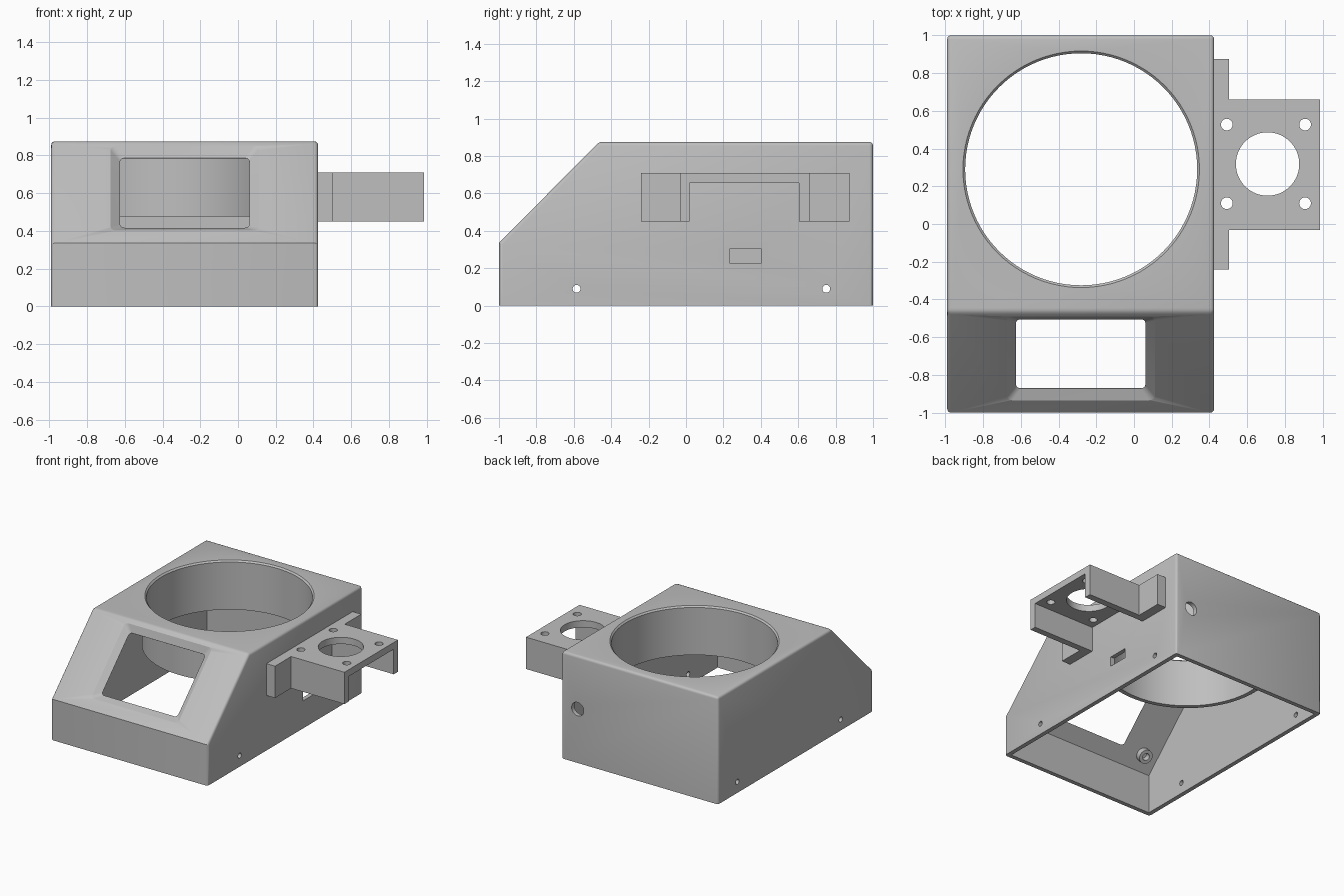
import bpy, bmesh, math
from mathutils import Vector, Matrix

if "Cube" in bpy.data.objects:
    bpy.data.objects.remove(bpy.data.objects["Cube"])

grey = bpy.data.materials.new("plain grey")
grey.diffuse_color = (0.52, 0.52, 0.52, 1)
grey.use_nodes = True
grey.node_tree.nodes["Principled BSDF"].inputs["Base Color"].default_value = grey.diffuse_color


def make(name, bm):
    bmesh.ops.recalc_face_normals(bm, faces=bm.faces)
    me = bpy.data.meshes.new(name)
    bm.to_mesh(me)
    bm.free()
    ob = bpy.data.objects.new(name, me)
    bpy.context.collection.objects.link(ob)
    me.materials.append(grey)
    return ob


def loft(name, rings, closed=False):
    """Skin a list of equal-length point rings; cap the ends unless closed."""
    bm = bmesh.new()
    vs = [[bm.verts.new(p) for p in r] for r in rings]
    n = len(vs[0])
    pairs = list(zip(vs, vs[1:])) + ([(vs[-1], vs[0])] if closed else [])
    for a, b in pairs:
        for i in range(n):
            j = (i + 1) % n
            bm.faces.new((a[i], a[j], b[j], b[i]))
    if not closed:
        bm.faces.new(vs[0])
        bm.faces.new(vs[-1])
    return make(name, bm)


def lathe(name, profile, centre, axis=(0, 0, 1), seg=32, closed=False):
    """Revolve (radius, height) pairs around an axis through centre."""
    rot = Vector(axis).to_track_quat('Z', 'Y').to_matrix()
    rings = [[Vector(centre) + rot @ Vector((r * math.cos(2 * math.pi * i / seg),
                                             r * math.sin(2 * math.pi * i / seg), h))
              for i in range(seg)] for r, h in profile]
    return loft(name, rings, closed)


def box(name, x0, x1, y0, y1, z0, z1):
    return loft(name, [[(x0, y0, z), (x1, y0, z), (x1, y1, z), (x0, y1, z)] for z in (z0, z1)])


def side_prism(name, pts, x0, x1):
    return loft(name, [[(x, y, z) for y, z in pts] for x in (x0, x1)])


def apply_all(ob):
    bpy.context.view_layer.objects.active = ob
    for m in list(ob.modifiers):
        bpy.ops.object.modifier_apply(modifier=m.name)


def cut(ob, *cutters):
    for c in cutters:
        m = ob.modifiers.new("cut", 'BOOLEAN')
        m.operation, m.solver, m.object = 'DIFFERENCE', 'EXACT', c
        apply_all(ob)
        bpy.data.objects.remove(c, do_unlink=True)


def smooth(ob):
    bpy.ops.object.select_all(action='DESELECT')
    ob.select_set(True)
    bpy.context.view_layer.objects.active = ob
    bpy.ops.object.shade_smooth_by_angle(angle=math.radians(30))


X0, X1, TOP, W = -0.99, 0.425, 0.875, 0.035
CX, CY, R = -0.28, 0.29, 0.615

# Housing: sloped-front block with rounded edges
housing = side_prism("housing", [(-1, 0), (1, 0), (1, TOP), (-0.465, TOP), (-1, 0.335)], X0, X1)
bm = bmesh.new()
bm.from_mesh(housing.data)
edges = []
for e in bm.edges:
    a, b = (v.co for v in e.verts)
    on_floor = a.z < 0.01 and b.z < 0.01
    front_crease = abs(a.z - 0.335) < 0.01 and abs(b.z - 0.335) < 0.01
    if not on_floor and not front_crease:
        edges.append(e)
bmesh.ops.bevel(bm, geom=edges, offset=0.02, offset_type='OFFSET', segments=3,
                profile=0.5, affect='EDGES')
bm.to_mesh(housing.data)
bm.free()

# Hollow interior, open underneath
cut(housing, side_prism("cavity", [(-1 + W, -0.1), (1 - W, -0.1), (1 - W, TOP - W),
                                   (-0.45, TOP - W), (-1 + W, 0.32)], X0 + W, X1 - W))

# Large round opening with a chamfered rim
cut(housing, lathe("opening", [(R, 0.7), (R, TOP - 0.012), (R + 0.012, TOP), (R + 0.012, 1)],
                   (CX, CY, 0), seg=96))

# Window in the slope, flaring outward
v_dir = Vector((0, 0.535, 0.54)).normalized()
n_dir = Vector((0, -v_dir.z, v_dir.y))
mid = Vector((-0.2825, -0.7125, 0.625))


def rounded(hw, hh, r, depth):
    pts = []
    for k, (sx, sy) in enumerate(((1, 1), (-1, 1), (-1, -1), (1, -1))):
        for i in range(6):
            a = math.pi / 2 * (k + i / 5)
            u = sx * (hw - r) + r * math.cos(a)
            v = sy * (hh - r) + r * math.sin(a)
            pts.append(mid + Vector((u, 0, 0)) + v_dir * v + n_dir * depth)
    return pts


cut(housing, loft("window_cutter", [rounded(0.3425, 0.26, 0.025, -0.08),
                                    rounded(0.3425, 0.26, 0.025, -0.034),
                                    rounded(0.3925, 0.315, 0.03, 0.0),
                                    rounded(0.42, 0.345, 0.03, 0.02)]))

# Screw holes through both sides, cable slot on the right, round hole at the back
for y in (-0.585, 0.75):
    cut(housing, lathe("screw_cutter", [(0.021, -1.2), (0.021, 1.2)], (0, y, 0.09), (1, 0, 0), 24))
cut(housing, box("slot_cutter", 0.3, 0.6, 0.235, 0.40, 0.225, 0.305),
    lathe("back_cutter", [(0.055, -0.1), (0.055, 0.1)], (0.28, 1, 0.44), (0, 1, 0)))
smooth(housing)

# Tube hanging below the round opening
tube = lathe("holder_tube", [(R, 0.475), (R + W, 0.475), (R + W, TOP - W), (R, TOP - W)],
             (CX, CY, 0), seg=96, closed=True)
smooth(tube)

# Screw bosses inside the slope, around the window
for sx in (-1, 1):
    for sv in (-1, 1):
        c = mid + Vector((sx * 0.54, 0, 0)) + v_dir * (sv * 0.265) - n_dir * 0.034
        boss = lathe("window_boss", [(0.028, 0), (0.055, 0), (0.055, 0.05), (0.028, 0.05)],
                     c, -n_dir, closed=True)
        smooth(boss)

# Side bracket: flange and plate in one outline, channelled underneath
outline = [(X1, -0.24), (0.503, -0.24), (0.503, -0.032), (0.985, -0.032),
           (0.985, 0.66), (0.503, 0.66), (0.503, 0.875), (X1, 0.875)]
bracket = loft("side_bracket", [[(x, y, z) for x, y in outline] for z in (0.45, 0.71)])
cut(bracket, box("channel", 0.3, 1.2, 0.02, 0.605, 0.3, 0.655),
    lathe("centre_cutter", [(0.168, 0.6), (0.168, 0.8)], (0.708, 0.318, 0), seg=64))
for x in (0.492, 0.907):
    for y in (0.11, 0.527):
        cut(bracket, lathe("mount_cutter", [(0.031, 0.6), (0.031, 0.8)], (x, y, 0), seg=24))
smooth(bracket)
